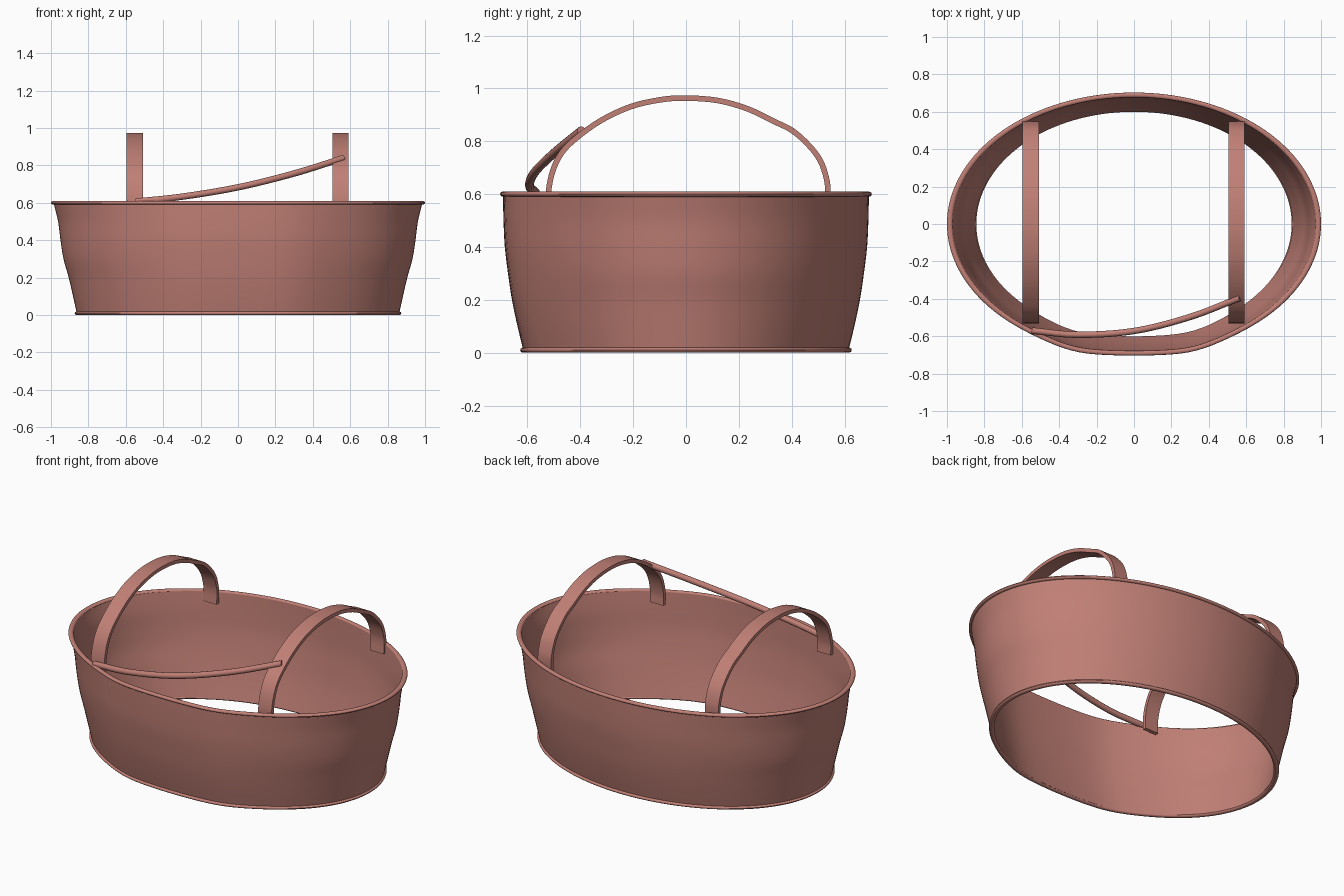
import bpy, math
from mathutils import Vector

if "Cube" in bpy.data.objects:
    bpy.data.objects.remove(bpy.data.objects["Cube"])

mat = bpy.data.materials.new("terracotta")
mat.diffuse_color = (0.53, 0.215, 0.18, 1)
mat.use_nodes = True
mat.node_tree.nodes["Principled BSDF"].inputs["Base Color"].default_value = mat.diffuse_color


def make(name, verts, faces):
    me = bpy.data.meshes.new(name)
    me.from_pydata(verts, [], faces)
    me.validate()
    me.materials.append(mat)
    ob = bpy.data.objects.new(name, me)
    bpy.context.collection.objects.link(ob)
    bpy.ops.object.select_all(action='DESELECT')
    bpy.context.view_layer.objects.active = ob
    ob.select_set(True)
    bpy.ops.object.mode_set(mode='EDIT')
    bpy.ops.mesh.select_all(action='SELECT')
    bpy.ops.mesh.normals_make_consistent(inside=False)
    bpy.ops.object.mode_set(mode='OBJECT')
    bpy.ops.object.shade_smooth_by_angle(angle=math.radians(40))
    return ob


def smooth_path(pts, steps):
    # Catmull-Rom through the given points
    p = [Vector(q) for q in pts]
    p = [2 * p[0] - p[1]] + p + [2 * p[-1] - p[-2]]
    out = []
    for i in range(1, len(p) - 2):
        for s in range(steps):
            t = s / steps
            a, b, c, d = p[i - 1:i + 3]
            out.append(0.5 * (2 * b + (c - a) * t + (2 * a - 5 * b + 4 * c - d) * t * t
                              + (3 * b - a - 3 * c + d) * t ** 3))
    return out + [p[-2]]


def oval_sweep(name, section, n=128):
    # closed section of (half length, half width, z) swept around the oval
    k = len(section)
    verts = []
    for i in range(n):
        t = 2 * math.pi * i / n
        for a, b, z in section:
            x, y = a * math.cos(t), b * math.sin(t)
            if y < 0:  # slightly flattened front
                y -= 0.014 * math.exp(-((abs(x) - 0.32) / 0.17) ** 2)
            verts.append((x, y, z))
    faces = [(i * k + j, i * k + (j + 1) % k, (i + 1) % n * k + (j + 1) % k, (i + 1) % n * k + j)
             for i in range(n) for j in range(k)]
    return make(name, verts, faces)


def tube_sweep(name, rings):
    # open sweep of closed rings with end caps
    k, n = len(rings[0]), len(rings)
    verts = [v for r in rings for v in r]
    faces = [(i * k + j, i * k + (j + 1) % k, (i + 1) * k + (j + 1) % k, (i + 1) * k + j)
             for i in range(n - 1) for j in range(k)]
    faces += [tuple(range(k)), tuple(range((n - 1) * k, n * k))]
    return make(name, verts, faces)


# tub wall, open at the bottom
outer = smooth_path([(0.862, 0.615, 0.01), (0.882, 0.637, 0.1), (0.905, 0.658, 0.2),
                     (0.933, 0.673, 0.3), (0.949, 0.685, 0.4), (0.962, 0.69, 0.5),
                     (0.986, 0.692, 0.6)], 4)
inner = [Vector((p.x - 0.015, p.y - 0.015, p.z)) for p in reversed(outer)]
oval_sweep("tub_wall", outer + inner)

# rolled rims
for name, a, b, z in (("top_rim", 0.985, 0.69, 0.6), ("bottom_rim", 0.858, 0.614, 0.01)):
    ring = [(a + 0.015 * math.cos(t), b + 0.013 * math.cos(t), z + 0.01 * math.sin(t))
            for t in (2 * math.pi * i / 12 for i in range(12))]
    oval_sweep(name, ring)

# arched strap handles
arch = smooth_path([(-0.528, 0.55), (-0.53, 0.615), (-0.513, 0.694), (-0.479, 0.762), (-0.423, 0.819),
                    (-0.328, 0.887), (-0.215, 0.94), (-0.1, 0.967), (0, 0.974), (0.125, 0.964),
                    (0.238, 0.932), (0.332, 0.887), (0.408, 0.849), (0.472, 0.792), (0.517, 0.732),
                    (0.541, 0.664), (0.547, 0.611), (0.543, 0.55)], 4)
for name, x0, x1 in (("left_handle", -0.595, -0.507), ("right_handle", 0.504, 0.592)):
    rings = []
    for i, p in enumerate(arch):
        d = (arch[min(i + 1, len(arch) - 1)] - arch[max(i - 1, 0)]).normalized()
        q = p + Vector((d.y, -d.x)) * 0.021
        rings.append([(x0, *p), (x1, *p), (x1, *q), (x0, *q)])
    tube_sweep(name, rings)

# loose curved rod resting between the rim and the right handle
rod = smooth_path([(-0.545, -0.57, 0.607), (-0.3, -0.592, 0.633), (0, -0.572, 0.683),
                   (0.3, -0.497, 0.757), (0.565, -0.395, 0.84)], 8)
rings = []
for i, p in enumerate(rod):
    d = (rod[min(i + 1, len(rod) - 1)] - rod[max(i - 1, 0)]).normalized()
    u = d.cross(Vector((0, 0, 1))).normalized()
    v = u.cross(d)
    rings.append([p + 0.017 * (u * math.cos(t) + v * math.sin(t))
                  for t in (2 * math.pi * j / 12 for j in range(12))])
tube_sweep("curved_rod", rings)
